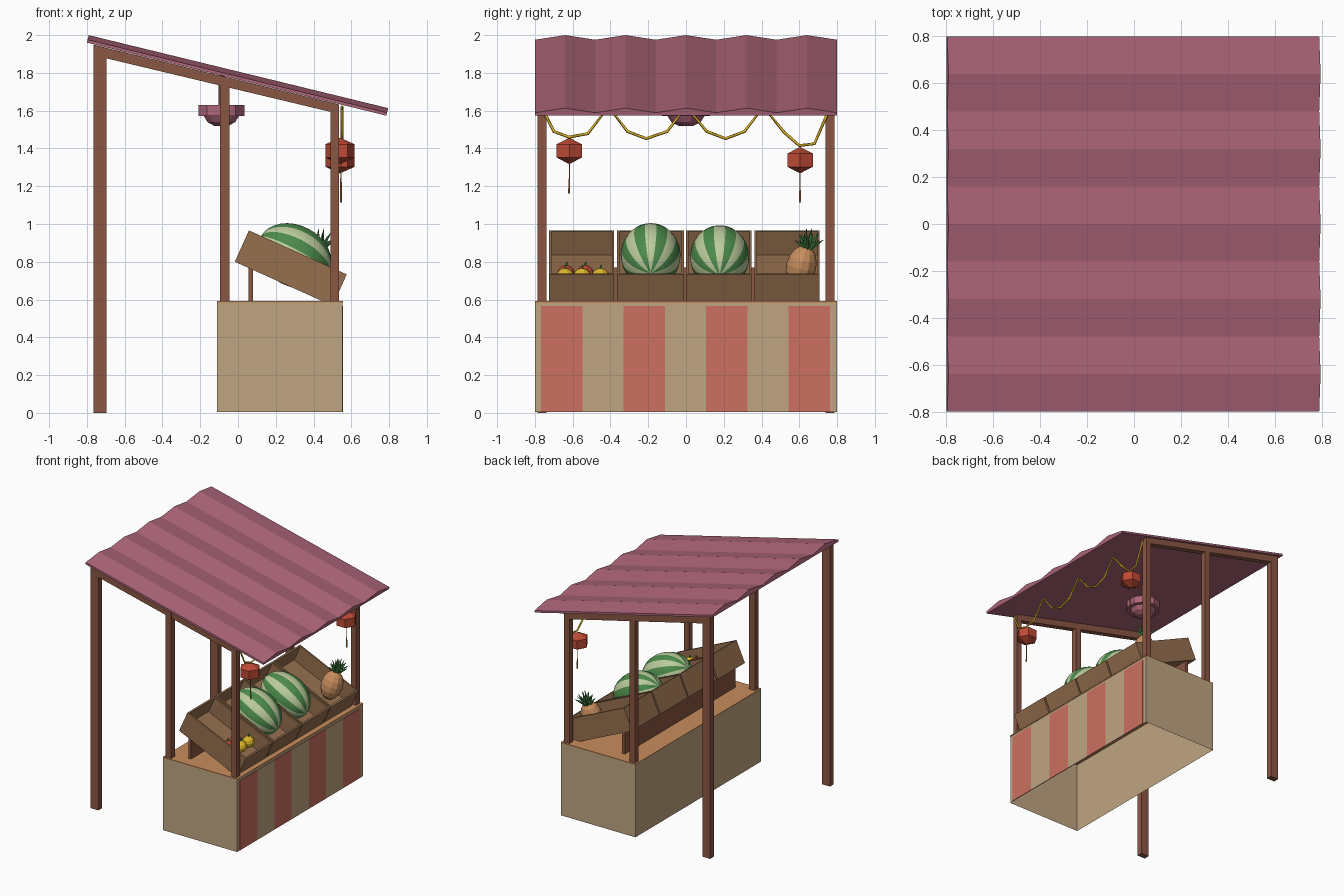
import bpy, bmesh, math
from mathutils import Matrix, Vector

if "Cube" in bpy.data.objects:
    bpy.data.objects.remove(bpy.data.objects["Cube"])


def material(name, hexcol):
    def lin(v):
        return v / 12.92 if v <= 0.04045 else ((v + 0.055) / 1.055) ** 2.4
    m = bpy.data.materials.new(name)
    m.diffuse_color = [lin(int(hexcol[i:i + 2], 16) / 255) for i in (0, 2, 4)] + [1]
    m.use_nodes = True
    m.node_tree.nodes["Principled BSDF"].inputs["Base Color"].default_value = m.diffuse_color
    return m


WOOD = material("dark wood", "8A5744")
ROOF = material("plum roof", "AF667A")
TAN = material("tan cloth", "C0A582")
RED = material("faded red", "CB7060")
ORANGE = material("warm orange", "C88E5E")
CRATE = material("crate wood", "96704F")
GREEN = material("leaf green", "4C8A4B")
PALE = material("pale green", "BBCB9C")
LANTERN = material("lantern red", "BF4A36")
GOLD = material("gold", "DDB62A")


def add(name, bm, *mats, smooth=False):
    bmesh.ops.recalc_face_normals(bm, faces=bm.faces)
    me = bpy.data.meshes.new(name)
    bm.to_mesh(me)
    bm.free()
    for m in mats:
        me.materials.append(m)
    if smooth:
        me.polygons.foreach_set("use_smooth", [True] * len(me.polygons))
    ob = bpy.data.objects.new(name, me)
    bpy.context.collection.objects.link(ob)
    return ob


def put_box(bm, lo, hi, M=Matrix()):
    lo, hi = Vector(lo), Vector(hi)
    S = Matrix.Diagonal((*(hi - lo), 1))
    bmesh.ops.create_cube(bm, size=1, matrix=M @ Matrix.Translation((lo + hi) / 2) @ S)


def box(name, lo, hi, mat):
    bm = bmesh.new()
    put_box(bm, lo, hi)
    return add(name, bm, mat)


def prism(name, pts, y0, y1, mat):
    """Extrude an x-z outline along y."""
    bm = bmesh.new()
    f = bm.faces.new([bm.verts.new((x, y0, z)) for x, z in pts])
    r = bmesh.ops.extrude_face_region(bm, geom=[f])
    bmesh.ops.translate(bm, vec=(0, y1 - y0, 0),
                        verts=[v for v in r["geom"] if isinstance(v, bmesh.types.BMVert)])
    return add(name, bm, mat)


def ball(name, loc, scale, seg, rings, *mats, tilt=Matrix(), smooth=False, rule=None):
    bm = bmesh.new()
    bmesh.ops.create_uvsphere(bm, u_segments=seg, v_segments=rings, radius=1)
    if rule:
        for f in bm.faces:
            f.material_index = rule(f.calc_center_median())
    bm.transform(Matrix.Translation(loc) @ tilt @ Matrix.Diagonal((*scale, 1)))
    return add(name, bm, *mats, smooth=smooth)


def cone(name, base, tip, r0, r1, seg, mat):
    base, tip = Vector(base), Vector(tip)
    d = tip - base
    bm = bmesh.new()
    M = Matrix.Translation((base + tip) / 2) @ d.to_track_quat('Z', 'Y').to_matrix().to_4x4()
    bmesh.ops.create_cone(bm, cap_ends=True, segments=seg, radius1=r0, radius2=r1,
                          depth=d.length, matrix=M)
    return add(name, bm, mat)


# Roof: flat underside, pleated top, sloping down towards +x
th = math.atan(0.2437)
d, n = Vector((math.cos(th), 0, -math.sin(th))), Vector((math.sin(th), 0, math.cos(th)))
bm = bmesh.new()
outline = [(-0.8 + 0.16 * i, 0.041 if i % 2 else 0.016) for i in range(11)]
ring = [[bm.verts.new(Vector((-0.8, y, 1.96)) + d * s + n * h)
         for y, h in outline + [(0.8, 0), (-0.8, 0)]] for s in (0, 1.632)]
for i in range(13):
    j = (i + 1) % 13
    bm.faces.new((ring[0][i], ring[0][j], ring[1][j], ring[1][i]))
for r in ring:
    bm.faces.new(r)
add("roof", bm, ROOF)

# Posts and sloping side beams
for side, y in (("left", -0.762), ("right", 0.762)):
    for part, x0, x1 in (("back", -0.765, -0.695), ("middle", -0.095, -0.045), ("front", 0.49, 0.535)):
        bot = 0 if part == "back" else 0.585
        top = [1.947 - 0.2437 * (x + 0.8) for x in (x0, x1)]
        prism(f"{part}_post_{side}", [(x0, bot), (x1, bot), (x1, top[1]), (x0, top[0])],
              y - 0.023, y + 0.023, WOOD)
    prism(f"roof_beam_{side}", [(-0.764, 1.949), (0.534, 1.633), (0.534, 1.583), (-0.764, 1.893)],
          y - 0.0225, y + 0.0225, WOOD)

# Counter: open-bottomed walls, top board and striped front cloth
bm = bmesh.new()
put_box(bm, (-0.11, -0.8, 0.004), (0.552, 0.8, 0.584))
bmesh.ops.delete(bm, geom=[f for f in bm.faces if abs(f.normal.z) > 0.5], context='FACES')
add("counter_walls", bm, TAN)
box("counter_top", (-0.11, -0.8, 0.582), (0.555, 0.8, 0.592), ORANGE)
for i in range(7):
    y = -0.767 + i * 0.2183
    box(f"front_stripe_{i}", (0.55, y, 0.006), (0.556, y + 0.2183, 0.565), TAN if i % 2 else RED)

# Tilted crates on a support board
C = Matrix.Translation((-0.017, 0, 0.80)) @ Matrix.Rotation(math.radians(24.2), 4, 'Y')
L, H, T = 0.568, 0.182, 0.013
for i, (y0, y1) in enumerate(((-0.725, -0.38), (-0.365, -0.01), (0.0, 0.348), (0.362, 0.708))):
    bm = bmesh.new()
    put_box(bm, (T, y0 + T, 0), (L - T, y1 - T, 0.045), C)
    for x in (0, L - T):
        put_box(bm, (x, y0, 0), (x + T, y1, H), C)
    for y in (y0, y1 - T):
        put_box(bm, (T, y, 0), (L - T, y + T, H), C)
    add(f"crate_{i}", bm, CRATE)
box("crate_support", (0.055, -0.71, 0.59), (0.08, 0.70, 0.77), WOOD)

# Watermelons with lengthwise stripes
def stripe(c):
    return int((math.atan2(c.y, c.x) + math.pi + math.pi / 16) / (math.pi / 8)) % 2


for i, (y, z, r) in enumerate(((-0.187, 0.835, 0.158), (0.178, 0.825, 0.156))):
    ball(f"watermelon_{i}", (0.30, y, z), (r, r, 0.205), 64, 16, PALE, GREEN,
         tilt=Matrix.Rotation(math.radians(118), 4, 'Y'), smooth=True, rule=stripe)

# Small fruit with stems
for i, (x, y, z, m) in enumerate(((0.41, -0.64, 0.722, GOLD), (0.41, -0.55, 0.722, GOLD),
                                  (0.41, -0.453, 0.722, GOLD), (0.35, -0.635, 0.738, LANTERN),
                                  (0.35, -0.535, 0.738, LANTERN))):
    ball(f"small_fruit_{i}", (x, y, z), (0.047, 0.047, 0.045), 10, 6, m)
    cone(f"fruit_stem_{i}", (x, y, z + 0.035), (x, y + 0.006, z + 0.062), 0.009, 0.004, 5, GREEN)

# Pineapple with crown of leaves
ball("pineapple_body", (0.41, 0.61, 0.775), (0.082, 0.08, 0.115), 12, 8, ORANGE,
     tilt=Matrix.Rotation(math.radians(-14), 4, 'X') @ Matrix.Rotation(math.radians(10), 4, 'Y'))
for tier, (count, spread, rise) in enumerate(((8, 0.075, 0.045), (7, 0.055, 0.08), (4, 0.02, 0.105))):
    for k in range(count):
        a = 2 * math.pi * k / count + tier * 0.4
        c, s = math.cos(a), math.sin(a)
        cone(f"crown_leaf_{tier}_{k}", (0.43 + 0.01 * c, 0.64 + 0.01 * s, 0.87),
             (0.44 + spread * c, 0.652 + spread * s, 0.87 + rise), 0.017, 0.001, 4, GREEN)

# Hanging garland under the front eave
path = [(-0.76, 1.61), (-0.70, 1.49), (-0.62, 1.46), (-0.52, 1.478), (-0.41, 1.62),
        (-0.31, 1.49), (-0.21, 1.452), (-0.10, 1.49), (0.0, 1.62), (0.11, 1.49), (0.21, 1.452),
        (0.31, 1.49), (0.41, 1.62), (0.52, 1.485), (0.60, 1.415), (0.68, 1.425), (0.76, 1.61)]
cu = bpy.data.curves.new("garland", 'CURVE')
cu.dimensions = '3D'
cu.bevel_depth = 0.008
cu.bevel_resolution = 0
sp = cu.splines.new('POLY')
sp.points.add(len(path) - 1)
for p, (y, z) in zip(sp.points, path):
    p.co = (0.55, y, z, 1)
cu.materials.append(GOLD)
bpy.context.collection.objects.link(bpy.data.objects.new("garland", cu))

# Six-sided lanterns with tassels
for side, y, z in (("left", -0.618, 1.387), ("right", 0.604, 1.338)):
    ball(f"lantern_{side}", (0.54, y, z), (0.09, 0.09, 0.07), 6, 3, LANTERN,
         tilt=Matrix.Rotation(math.pi / 6, 4, 'Z'))
    cone(f"tassel_cord_{side}", (0.545, y, z - 0.06), (0.545, y, z - 0.15), 0.003, 0.003, 5, ORANGE)
    cone(f"tassel_{side}", (0.545, y, z - 0.225), (0.545, y, z - 0.145), 0.006, 0.004, 5, ORANGE)

# Ceiling lamp on a rod
cone("lamp_rod", (-0.088, 0, 1.62), (-0.088, 0, 1.79), 0.016, 0.016, 8, WOOD)
cone("lamp_shade", (-0.088, 0, 1.572), (-0.088, 0, 1.63), 0.128, 0.128, 10, ROOF)
cone("lamp_bowl", (-0.088, 0, 1.54), (-0.088, 0, 1.575), 0.078, 0.1, 10, ROOF)
cone("lamp_bowl_tip", (-0.088, 0, 1.52), (-0.088, 0, 1.54), 0.04, 0.078, 10, ROOF)
